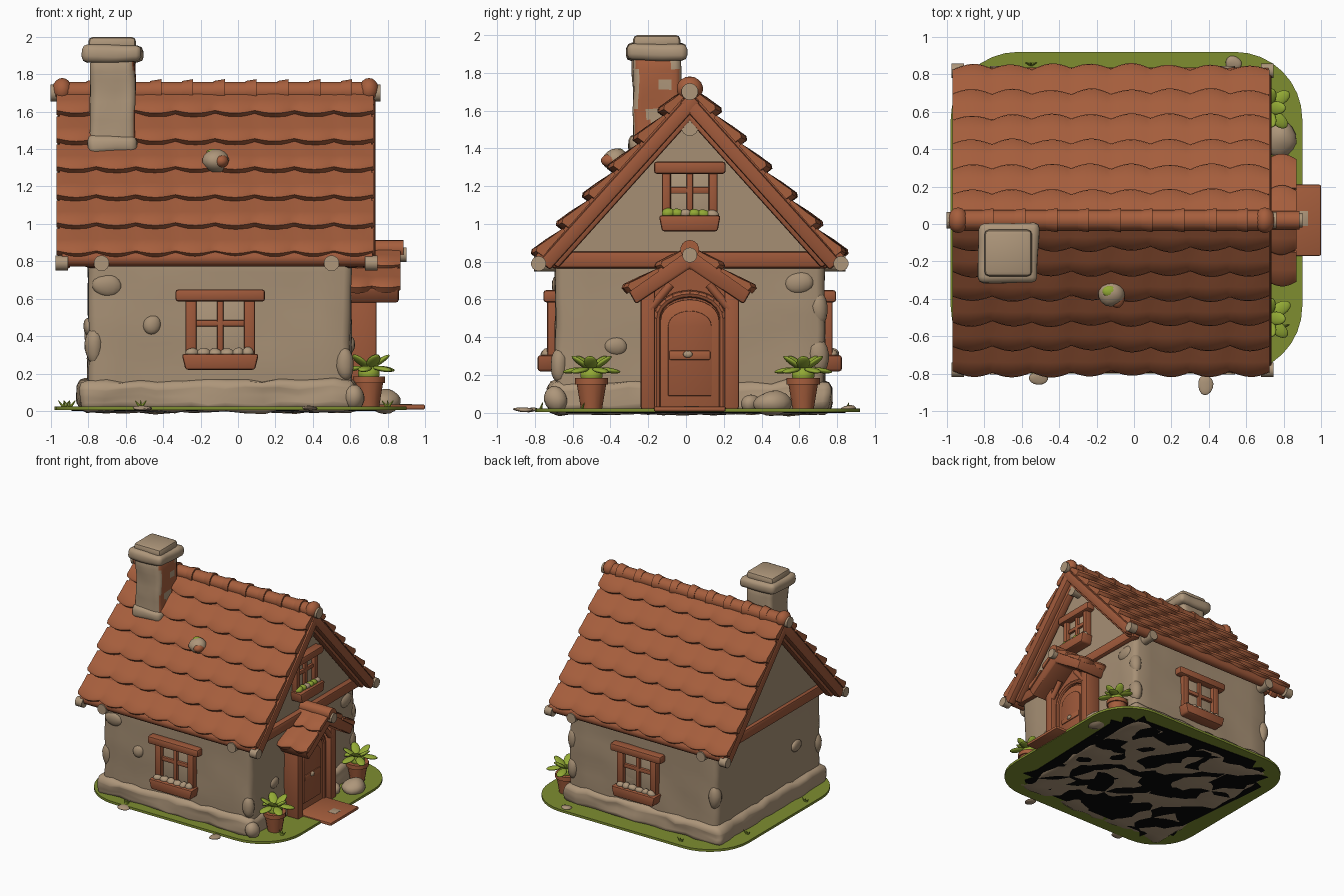
import bpy, bmesh, math, random
from mathutils import Vector, Matrix, noise

if "Cube" in bpy.data.objects:
    bpy.data.objects.remove(bpy.data.objects["Cube"])

random.seed(4)
YC = 0.02  # middle of the house in y


def material(name, rgb):
    m = bpy.data.materials.new(name)
    m.diffuse_color = (*rgb, 1)
    m.use_nodes = True
    m.node_tree.nodes["Principled BSDF"].inputs["Base Color"].default_value = m.diffuse_color
    return m


TILE = material("terracotta", (0.38, 0.112, 0.046))
WOOD = material("red wood", (0.34, 0.098, 0.042))
WALL = material("tan plaster", (0.38, 0.275, 0.175))
STONE = material("pale stone", (0.42, 0.305, 0.195))
GRASS = material("grass green", (0.21, 0.27, 0.03))
LEAF = material("leaf green", (0.29, 0.40, 0.035))
BLACK = material("black", (0.002, 0.002, 0.002))


def finish(name, bm, mats, M=None, angle=40, rule=None):
    bmesh.ops.recalc_face_normals(bm, faces=bm.faces[:])
    if M:
        bm.transform(M)
    bm.normal_update()
    if rule:
        for f in bm.faces:
            f.material_index = rule(f)
    me = bpy.data.meshes.new(name)
    bm.to_mesh(me)
    bm.free()
    for m in (mats if isinstance(mats, tuple) else (mats,)):
        me.materials.append(m)
    ob = bpy.data.objects.new(name, me)
    bpy.context.collection.objects.link(ob)
    bpy.ops.object.select_all(action='DESELECT')
    ob.select_set(True)
    bpy.context.view_layer.objects.active = ob
    bpy.ops.object.shade_smooth_by_angle(angle=math.radians(angle))
    return ob


def lumps(bm, amount, freq):
    for v in bm.verts:
        v.co += noise.noise_vector(v.co * freq) * amount


def box(name, lo, hi, mat, bevel=0.012, M=None, rough=0, cuts=0, freq=6, rule=None, taper=1):
    bm = bmesh.new()
    bmesh.ops.create_cube(bm, size=1)
    for v in bm.verts:
        k = taper if v.co.z < 0 else 1
        v.co = Vector([(l + h) / 2 + c * (h - l) * s
                       for l, h, c, s in zip(lo, hi, v.co, (k, 1, 1))])
    bmesh.ops.bevel(bm, geom=bm.edges[:], offset=bevel, segments=2, profile=0.5, affect='EDGES')
    if cuts:
        bmesh.ops.subdivide_edges(bm, edges=[e for e in bm.edges if e.calc_length() > bevel * 2],
                                  cuts=cuts, use_grid_fill=True)
        lumps(bm, rough, freq)
    return finish(name, bm, mat, M, 40 if not cuts else 60, rule)


def prism(name, pts, axis, a, b, mat, bevel=0):
    """Extrude a (y,z) outline along x, or an (x,y) outline along z."""
    bm = bmesh.new()
    put = (lambda p, t: (t, *p)) if axis == 'x' else (lambda p, t: (*p, t))
    face = bm.faces.new([bm.verts.new(put(p, a)) for p in pts])
    r = bmesh.ops.extrude_face_region(bm, geom=[face])
    off = Vector(put((0, 0), b - a))
    for v in r['geom']:
        if isinstance(v, bmesh.types.BMVert):
            v.co += off
    if bevel:
        bmesh.ops.bevel(bm, geom=bm.edges[:], offset=bevel, segments=2, profile=0.5, affect='EDGES')
    return finish(name, bm, mat)


def rod(name, p, q, r, mat, r2=None, segs=14):
    p, q = Vector(p), Vector(q)
    bm = bmesh.new()
    bmesh.ops.create_cone(bm, cap_ends=True, segments=segs, radius1=r, radius2=r2 or r, depth=(q - p).length)
    rot = (q - p).to_track_quat('Z', 'Y').to_matrix().to_4x4()
    return finish(name, bm, mat, Matrix.Translation((p + q) / 2) @ rot)


def blob(name, c, size, mat, rough=0.0, M=None, rot=None):
    bm = bmesh.new()
    bmesh.ops.create_uvsphere(bm, u_segments=14, v_segments=9, radius=1)
    T = Matrix.Translation(c) @ (rot or Matrix()) @ Matrix.Diagonal((*size, 1))
    bm.transform(M @ T if M else T)
    if rough:
        lumps(bm, rough, 9)
    return finish(name, bm, mat, angle=70)


def tiles(name, x0, x1, ridge, side, run, drop, rows, cols, lift):
    """Overlapping scalloped tile rows down one roof slope."""
    length, n = math.hypot(run, drop), cols * 8
    down = Vector((0, side * run / length, -drop / length))
    up = Vector((0, side * drop / length, run / length))
    step = length / rows
    for i in range(rows):
        bm, rings = bmesh.new(), []
        for k in range(n + 1):
            u = k / n * cols
            arch = abs(math.sin(math.pi * u))
            wob = 0.008 * noise.noise((u * 0.8, i * 3.1, side))
            s0, s1 = i * step, (i + 1) * step - 0.022 + 0.028 * arch + wob
            h = lift + 0.01 * arch + wob
            ring = [(s0, -0.01), (s0, 0.008), (s0 + step * 0.5, h * 0.65),
                    (s1 - 0.02, h), (s1, h - 0.012), (s1 - 0.004, -0.01)]
            o = Vector((x0 + (x1 - x0) * k / n, *ridge))
            rings.append([bm.verts.new(o + down * s + up * t) for s, t in ring])
        for a, b in zip(rings, rings[1:]):
            for j in range(6):
                bm.faces.new((a[j], a[j - 1], b[j - 1], b[j]))
        bm.faces.new(rings[0])
        bm.faces.new(rings[-1])
        finish(f"{name}_row_{i + 1}", bm, TILE, angle=50)


# Ground with dark underside
def rounded(x0, x1, y0, y1, r, wave=0):
    pts = []
    for cx, cy, a0 in ((x1 - r, y1 - r, 0), (x0 + r, y1 - r, 90), (x0 + r, y0 + r, 180), (x1 - r, y0 + r, 270)):
        for k in range(9):
            a = math.radians(a0 + k * 11.25)
            d = r + wave * math.sin(k * 2.3 + a0)
            pts.append((cx + d * math.cos(a), cy + d * math.sin(a)))
    return pts


prism("grass", rounded(-0.98, 0.90, -0.80, 0.92, 0.36), 'z', 0.004, 0.024, GRASS)
prism("underside", rounded(-0.84, 0.72, -0.66, 0.80, 0.25, 0.05), 'z', 0, 0.006, BLACK)

# Walls, gable and stone footing
box("walls", (-0.80, -0.69, 0.02), (0.605, 0.73, 0.86), WALL, 0.04, rough=0.013, cuts=9, freq=5)
prism("gable", [(YC - 0.70, 0.82), (YC, 1.62), (YC + 0.70, 0.82)], 'x', -0.79, 0.60, WALL)
box("footing", (-0.85, -0.725, 0.0), (0.635, 0.765, 0.165), STONE, 0.04, rough=0.026, cuts=14, freq=8)
for c, s in (((-0.46, -0.69, 0.46), (0.05, 0.03, 0.055)), ((-0.70, -0.68, 0.67), (0.08, 0.03, 0.06)),
             ((0.60, -0.37, 0.35), (0.025, 0.06, 0.05)), ((0.595, 0.60, 0.69), (0.03, 0.08, 0.06)),
             ((-0.80, -0.35, 0.45), (0.025, 0.07, 0.05)), ((0.57, -0.67, 0.25), (0.05, 0.05, 0.09)),
             ((0.57, 0.70, 0.3), (0.05, 0.06, 0.1)), ((0.57, 0.70, 0.55), (0.05, 0.05, 0.09)),
             ((-0.77, 0.70, 0.4), (0.05, 0.05, 0.1)), ((-0.77, -0.66, 0.35), (0.05, 0.05, 0.1))):
    blob("wall_lump", c, s, WALL, 0.008)
for c, s in (((0.78, 0.46, 0.05), (0.09, 0.10, 0.065)), ((0.68, 0.34, 0.05), (0.05, 0.05, 0.05)),
             ((-0.51, -0.82, 0.018), (0.05, 0.035, 0.012)), ((0.38, -0.86, 0.018), (0.04, 0.055, 0.012)),
             ((0.53, 0.86, 0.025), (0.045, 0.04, 0.02)), ((0.62, -0.69, 0.07), (0.06, 0.06, 0.07))):
    blob("loose_stone", c, s, STONE, 0.012)

# Main roof
RIDGE, RUN, DROP = (YC, 1.72), 0.80, 0.90
prism("roof_slab", [(YC, 1.725), (YC + 0.79, 0.835), (YC + 0.765, 0.79), (YC, 1.65),
                    (YC - 0.765, 0.79), (YC - 0.79, 0.835)], 'x', -0.955, 0.715, WOOD)
for side, label in ((-1, "front"), (1, "back")):
    tiles(f"{label}_roof_tiles", -0.97, 0.725, RIDGE, side, RUN, DROP, 6, 8, 0.042)
    y = YC + side * 0.795
    rod(f"{label}_eave_beam", (-0.94, y - side * 0.02, 0.815), (0.72, y - side * 0.02, 0.815), 0.042, WOOD)
    for x in (-0.73, 0.50):
        yj = YC + side * 0.70
        rod("joist_end", (x, yj, 0.79), (x, yj + side * 0.125, 0.79), 0.042, STONE)
    for x, out in ((-0.93, -1), (0.70, 1)):
        # sloping gable boards with pale log ends
        a = math.atan2(0.90, 0.81)
        M = Matrix.Translation((x, YC, 1.69)) @ Matrix.Rotation(-side * a, 4, 'X')
        lo, hi = sorted((0, side * 1.19))
        box("gable_board", (-0.035, lo, -0.075), (0.035, hi, 0.0), WOOD, 0.015, M)
        box("inner_gable_board", (-0.035 - out * 0.05, lo * 0.97, -0.10), (0.035 - out * 0.05, hi * 0.97, -0.03),
            WOOD, 0.015, M)
        rod("eave_log_end", (x - out * 0.02, y + side * 0.005, 0.79), (x + out * 0.045, y + side * 0.005, 0.79),
            0.04, STONE)

# Ridge caps and gable log ends
rod("ridge", (-0.95, YC, 1.705), (0.71, YC, 1.705), 0.055, TILE)
for k in range(9):
    x = -0.78 + k * 0.17
    rod("ridge_cap_lip", (x - 0.03, YC, 1.708), (x + 0.03, YC, 1.708), 0.056, TILE, 0.066)
for x, out in ((-0.94, -1), (0.70, 1)):
    blob("ridge_ball", (x, YC, 1.715), (0.055, 0.07, 0.065), TILE)
    rod("ridge_log_end", (x, YC, 1.70), (x + out * 0.062, YC, 1.70), 0.045, STONE)
for x, out in ((-0.79, -1), (0.60, 1)):
    rod("purlin_end", (x, YC, 1.51), (x + out * 0.08, YC, 1.51), 0.045, STONE)
    box("gable_beam", (x - 0.03, YC - 0.74, 0.765), (x + 0.045, YC + 0.74, 0.855), WOOD, 0.02)

# Chimney with brick patches
def bricks(f):
    c = f.calc_center_median()
    return int(f.normal.x > 0.5 and c.z < 1.87 and noise.noise(c * 9) > -0.08)


box("chimney", (-0.79, -0.28, 1.36), (-0.55, -0.03, 1.90), (STONE, TILE), 0.03, rough=0.014, cuts=8, rule=bricks)
box("chimney_foot", (-0.80, -0.30, 1.38), (-0.54, -0.06, 1.47), STONE, 0.03, rough=0.02, cuts=4)
box("chimney_cap", (-0.835, -0.315, 1.865), (-0.51, 0.005, 1.955), STONE, 0.03, rough=0.01, cuts=4)
box("chimney_top", (-0.80, -0.28, 1.92), (-0.545, -0.03, 2.0), STONE, 0.025)

# Small vent on the front slope
blob("roof_vent", (-0.12, -0.37, 1.335), (0.07, 0.07, 0.06), STONE, 0.01)
blob("roof_vent_patch", (-0.09, -0.40, 1.335), (0.04, 0.05, 0.035), TILE)
blob("roof_moss", (-0.13, -0.36, 1.385), (0.04, 0.03, 0.015), LEAF)


# Windows: local x across, -y outward
def window(name, origin, turn, w, h, green):
    M = Matrix.Translation(origin) @ Matrix.Rotation(math.radians(turn), 4, 'Z')
    p, t = 0.325 * w, 0.062 * w
    box(name + "_pane", (-p, -0.012, 0.05), (p, 0.02, h - 0.03), STONE, 0.003, M)
    box(name + "_lintel", (-w / 2, -0.07, h - 0.065), (w / 2, 0.02, h), WOOD, 0.016, M)
    for s in (-1, 1):
        box(name + "_post", (s * p - t, -0.05, 0.05), (s * p + t, 0.02, h - 0.04), WOOD, 0.012, M)
    box(name + "_mullion", (-0.018, -0.035, 0.05), (0.018, 0.02, h - 0.04), WOOD, 0.008, M)
    box(name + "_crossbar", (-p, -0.032, h * 0.54), (p, 0.02, h * 0.54 + 0.035), WOOD, 0.008, M)
    box(name + "_planter", (-0.43 * w, -0.10, 0), (0.43 * w, 0.02, 0.085), WOOD, 0.014, M, taper=0.9)
    for k in range(6):
        blob(name + "_flowers", ((k - 2.5) * 0.125 * w, -0.05, 0.09), (0.036, 0.03, 0.028),
             LEAF if green and k % 3 < 2 else STONE, 0.012, M)


window("front_window", (-0.095, -0.685, 0.22), 0, 0.48, 0.43, False)
window("back_window", (-0.07, 0.725, 0.22), 180, 0.48, 0.43, False)
window("gable_window", (0.60, YC, 0.96), 90, 0.38, 0.37, True)

# Porch: posts, panel, arched door and step
for s in (-1, 1):
    box("porch_post", (0.60, YC + s * 0.222 - 0.038, 0.02), (0.74, YC + s * 0.222 + 0.038, 0.68), WOOD, 0.012)
    rod("porch_bracket", (0.72, YC + s * 0.21, 0.55), (0.72, YC + s * 0.10, 0.68), 0.022, WOOD)
prism("porch_panel", [(YC - 0.22, 0.02), (YC + 0.22, 0.02), (YC + 0.24, 0.64), (YC, 0.82), (YC - 0.24, 0.64)],
      'x', 0.58, 0.665, WOOD)


def arch(w, z0, zs, rise):
    top = [(YC + w * math.cos(math.pi * k / 12), zs + rise * math.sin(math.pi * k / 12)) for k in range(13)]
    return [(YC + w, z0)] + top + [(YC - w, z0)]


ring = arch(0.175, 0.03, 0.50, 0.13)
for p, q in zip(ring, ring[1:]):
    rod("door_surround", (0.675, *p), (0.675, *q), 0.02, WOOD, segs=8)
prism("door", arch(0.155, 0.03, 0.49, 0.11), 'x', 0.64, 0.682, TILE, 0.004)
prism("door_panel", arch(0.115, 0.09, 0.46, 0.08), 'x', 0.66, 0.692, WOOD, 0.004)
box("door_bar", (0.66, YC - 0.11, 0.28), (0.70, YC + 0.11, 0.33), TILE, 0.01)
blob("door_handle", (0.70, YC - 0.01, 0.31), (0.012, 0.025, 0.018), STONE)
box("door_step", (0.58, YC - 0.19, 0.008), (1.0, YC + 0.19, 0.034), TILE, 0.008)
box("step_patch", (0.86, YC - 0.03, 0.03), (0.93, YC + 0.05, 0.036), STONE, 0.001)

# Porch roof
prism("porch_roof", [(YC, 0.875), (YC + 0.33, 0.655), (YC + 0.285, 0.575), (YC, 0.765),
                     (YC - 0.285, 0.575), (YC - 0.33, 0.655)], 'x', 0.56, 0.86, WOOD, 0.014)
for side, label in ((-1, "front"), (1, "back")):
    tiles(f"porch_{label}_tiles", 0.56, 0.87, (YC, 0.875), side, 0.335, 0.235, 2, 2, 0.03)
rod("porch_ridge", (0.56, YC, 0.865), (0.885, YC, 0.865), 0.05, TILE)
rod("porch_log_end", (0.82, YC, 0.835), (0.90, YC, 0.835), 0.04, STONE)

# Potted plants
for y in (-0.50, 0.62):
    rod("pot", (0.70, y, 0.02), (0.70, y, 0.165), 0.056, TILE, 0.08)
    rod("pot_rim", (0.70, y, 0.15), (0.70, y, 0.185), 0.088, TILE)
    blob("plant_heart", (0.70, y, 0.20), (0.06, 0.06, 0.05), LEAF)
    for k in range(10):
        a = math.radians(k * 36 + random.uniform(-8, 8))
        low = k % 2
        R = Matrix.Rotation(a, 4, 'Z') @ Matrix.Rotation(0.15 if low else -0.6, 4, 'Y')
        d = 0.095 if low else 0.06
        blob("leaf", (0.70 + d * math.cos(a), y + d * math.sin(a), 0.225 if low else 0.265),
             (0.062, 0.036, 0.014), LEAF, rot=R)

# Grass tufts
for x, y in ((-0.93, -0.30), (-0.52, -0.77), (-0.90, 0.45), (0.80, -0.55), (-0.55, 0.85)):
    for k in range(3):
        rod("grass_tuft", (x, y, 0.015), (x + 0.03 * (k - 1), y + 0.012, 0.055), 0.01, LEAF, 0.002, 5)
